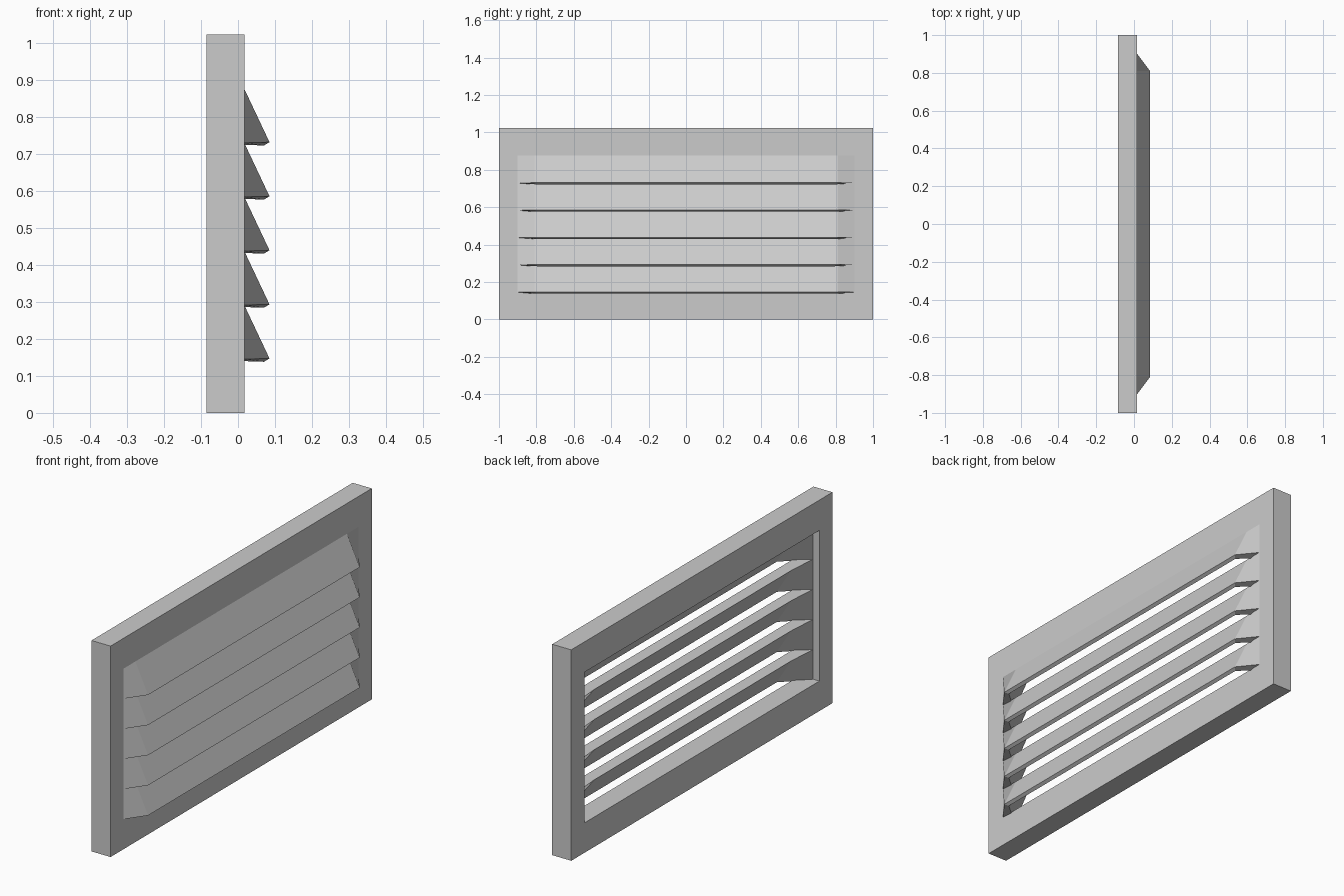
import bpy, bmesh

if "Cube" in bpy.data.objects:
    bpy.data.objects.remove(bpy.data.objects["Cube"])

BACK, FRONT, LIP = -0.085, 0.017, 0.085
PITCH = 0.146


def make_mesh(name, verts, faces):
    mesh = bpy.data.meshes.new(name)
    bm = bmesh.new()
    vs = [bm.verts.new(v) for v in verts]
    for f in faces:
        bm.faces.new([vs[i] for i in f])
    bmesh.ops.recalc_face_normals(bm, faces=bm.faces)
    bm.to_mesh(mesh)
    bm.free()
    ob = bpy.data.objects.new(name, mesh)
    bpy.context.collection.objects.link(ob)
    return ob


# Rectangular surround with an open centre
def rect(x, y, z0, z1):
    return [(x, -y, z0), (x, y, z0), (x, y, z1), (x, -y, z1)]


verts = (rect(BACK, 1, 0, 1.022) + rect(FRONT, 1, 0, 1.022)
         + rect(FRONT, 0.9, 0.145, 0.875) + rect(BACK, 0.9, 0.145, 0.875))
faces = []
for ring in range(4):
    for i in range(4):
        a, b, j = ring * 4, (ring + 1) % 4 * 4, (i + 1) % 4
        faces.append((a + i, a + j, b + j, b + i))
make_mesh("frame", verts, faces)


# Sloping slat with tapered ends; each station is a closed four-point section
def slat(index):
    z = 0.875 - PITCH * index
    zb = z - PITCH
    end = [(FRONT, 0.9, z), (FRONT, 0.9, zb),
           (-0.05, 0.9, zb - 0.003), (-0.05, 0.9, z - 0.003)]
    hip = [(FRONT, 0.81, z), (LIP, 0.81, zb + 0.002),
           (0.07, 0.795, zb - 0.007), (-0.037, 0.755, z - 0.005)]
    flip = lambda s: [(x, -y, zz) for x, y, zz in s]
    verts = flip(end) + flip(hip) + hip + end
    faces = [(0, 1, 2, 3), (12, 13, 14, 15)]
    for s in range(3):
        for i in range(4):
            j = (i + 1) % 4
            a, b = s * 4, s * 4 + 4
            faces.append((a + i, a + j, b + j, b + i))
    make_mesh(f"louver_slat_{index + 1}", verts, faces)


for k in range(5):
    slat(k)
